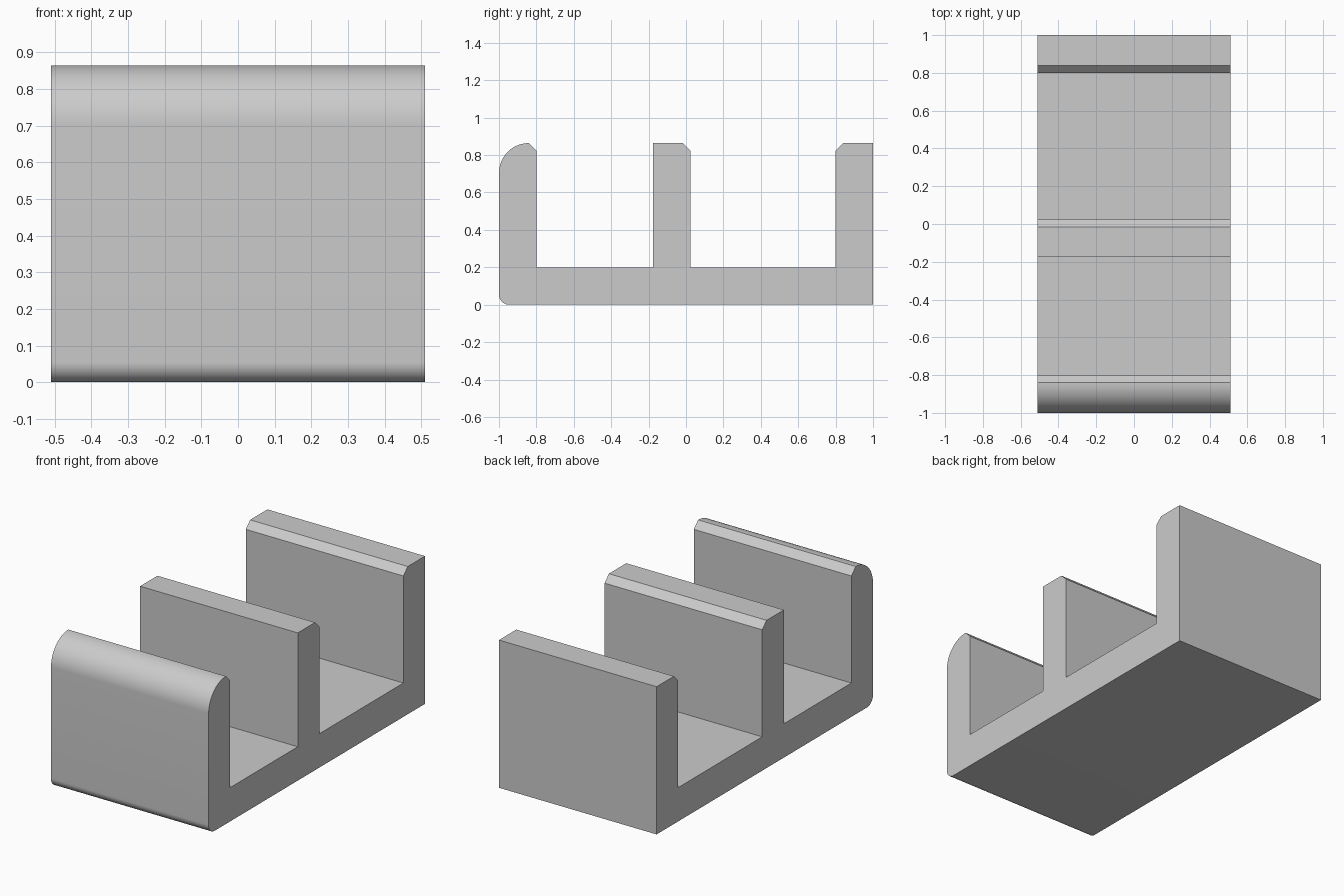
import bpy, bmesh
from math import sin, cos, pi

if "Cube" in bpy.data.objects:
    bpy.data.objects.remove(bpy.data.objects["Cube"])

HALF_WIDTH, TOP, FLOOR = 0.51, 0.864, 0.198
WALL, CHAMFER = 0.2, 0.04
TOP_R, BOTTOM_R = 0.16, 0.055
MIDDLE = -0.176                      # front face of the middle wall


def arc(cy, cz, r, start, end, steps=24):
    angles = [start + (end - start) * i / steps for i in range(steps + 1)]
    return [(cy + r * cos(a), cz + r * sin(a)) for a in angles]


def back_chamfer(y):
    """Chamfered top edge on the rear of a wall, going down to the floor."""
    return [(y - CHAMFER, TOP), (y, TOP - CHAMFER), (y, FLOOR)]


# Side profile, starting at the bottom rear corner and going forward
profile = [(1, 0)]
profile += arc(-1 + BOTTOM_R, BOTTOM_R, BOTTOM_R, 1.5 * pi, pi, 16)
profile += arc(-1 + TOP_R, TOP - TOP_R, TOP_R, pi, 0.5 * pi)
profile += back_chamfer(-1 + WALL)[1:]
profile += [(MIDDLE, FLOOR), (MIDDLE, TOP)] + back_chamfer(MIDDLE + WALL)
rear = 1 - WALL
profile += [(rear, FLOOR), (rear, TOP - CHAMFER), (rear + CHAMFER, TOP), (1, TOP)]

# Extrude the profile across the width
bm = bmesh.new()
face = bm.faces.new([bm.verts.new((-HALF_WIDTH, y, z)) for y, z in profile])
result = bmesh.ops.extrude_face_region(bm, geom=[face])
moved = [g for g in result["geom"] if isinstance(g, bmesh.types.BMVert)]
bmesh.ops.translate(bm, verts=moved, vec=(2 * HALF_WIDTH, 0, 0))
bmesh.ops.recalc_face_normals(bm, faces=bm.faces)
mesh = bpy.data.meshes.new("slotted_holder")
bm.to_mesh(mesh)
bm.free()
holder = bpy.data.objects.new("slotted_holder", mesh)
bpy.context.collection.objects.link(holder)

# Plain grey material
grey = bpy.data.materials.new("light_grey")
grey.use_nodes = True
colour = (0.6, 0.6, 0.6, 1)
grey.diffuse_color = colour
grey.node_tree.nodes["Principled BSDF"].inputs["Base Color"].default_value = colour
mesh.materials.append(grey)

# Smooth the rounded edges, keep the corners crisp
bpy.context.view_layer.objects.active = holder
holder.select_set(True)
bpy.ops.object.shade_smooth_by_angle(angle=pi / 6)
